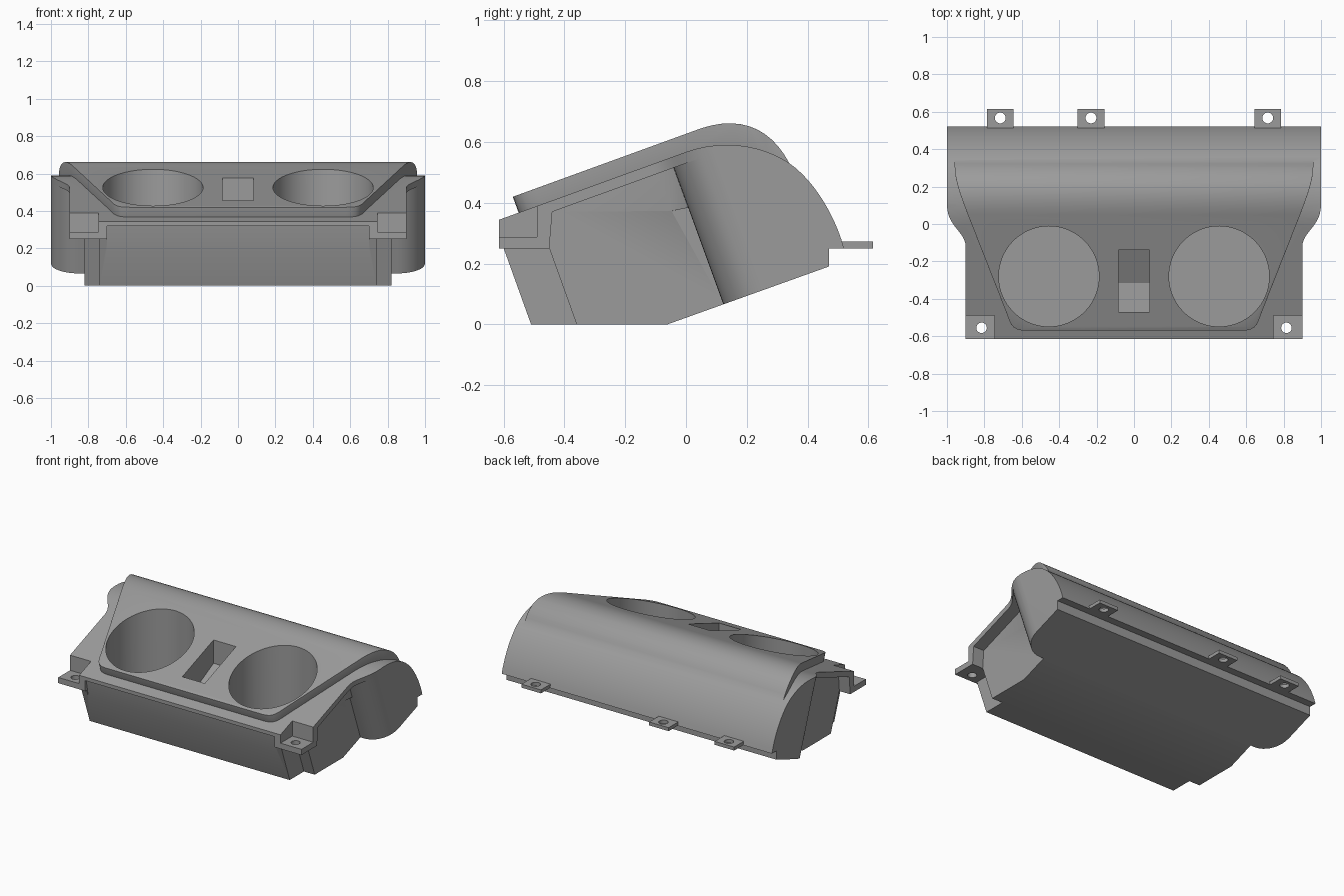
import bpy, bmesh, math
from mathutils import Vector
from mathutils.geometry import interpolate_bezier

if "Cube" in bpy.data.objects:
    bpy.data.objects.remove(bpy.data.objects["Cube"])

TILT = math.radians(20)          # slope of the console's top
C, S = math.cos(TILT), math.sin(TILT)

grey = bpy.data.materials.new("grey_plastic")
grey.diffuse_color = (0.33, 0.33, 0.33, 1)
grey.use_nodes = True
grey.node_tree.nodes["Principled BSDF"].inputs["Base Color"].default_value = grey.diffuse_color


def curve(a, h1, h2, b, n=12):
    pts = interpolate_bezier(*[Vector((*p, 0)) for p in (a, h1, h2, b)], n)
    return [(p.x, p.y) for p in pts]


def solid(name, ring_a, ring_b):
    """Closed prism between two matching outlines."""
    bm = bmesh.new()
    a = [bm.verts.new(p) for p in ring_a]
    b = [bm.verts.new(p) for p in ring_b]
    bm.faces.new(a)
    bm.faces.new(b[::-1])
    for i in range(len(a)):
        j = (i + 1) % len(a)
        bm.faces.new((a[j], a[i], b[i], b[j]))
    bmesh.ops.recalc_face_normals(bm, faces=bm.faces)
    me = bpy.data.meshes.new(name)
    bm.to_mesh(me)
    bm.free()
    me.materials.append(grey)
    ob = bpy.data.objects.new(name, me)
    bpy.context.collection.objects.link(ob)
    return ob


def side_prism(name, pts, x0, x1):
    """Side outline (y, z) extruded across x."""
    return solid(name, [(x0, y, z) for y, z in pts], [(x1, y, z) for y, z in pts])


def slope_prism(name, pts):
    """Plan outline (x, s), s running up the slope, extruded square to it."""
    ring = lambda n: [(x, s * C - n * S, s * S + n * C) for x, s in pts]
    return solid(name, ring(-1), ring(1.5))


def cylinder(name, x, y, r, z0, z1, n=64):
    pts = [(x + r * math.cos(math.tau * i / n), y + r * math.sin(math.tau * i / n))
           for i in range(n)]
    return solid(name, [(*p, z0) for p in pts], [(*p, z1) for p in pts])


def apply(ob, mod):
    bpy.context.view_layer.objects.active = ob
    bpy.ops.object.modifier_apply(modifier=mod.name)


def combine(ob, other, op='DIFFERENCE'):
    m = ob.modifiers.new("bool", 'BOOLEAN')
    m.operation, m.object, m.solver = op, other, 'EXACT'
    apply(ob, m)
    bpy.data.objects.remove(other)


def mirrored(half):
    """Right-hand outline plus its mirror image."""
    return half + [(-x, s) for x, s in reversed(half)]


# main body: side outline trimmed by the flared plan outline
outline = [(-0.51, 0), (-0.60, 0.25), (-0.615, 0.25), (-0.615, 0.344)]
outline += curve((0, 0.567), (0.13, 0.614), (0.26, 0.585), (0.34, 0.53))
outline += curve((0.34, 0.53), (0.42, 0.475), (0.49, 0.36), (0.52, 0.25))[1:]
outline += [(0.47, 0.25), (0.47, 0.19), (-0.06, 0)]
body = side_prism("console_body", outline, -1.1, 1.1)
flare = [(0.9, -1.2)] + curve((0.9, 0.065), (0.9, 0.15), (1.0, 0.18), (1.0, 0.30))
combine(body, slope_prism("flare", mirrored(flare + [(1.0, 1.5)])), 'INTERSECT')

for sx in (-1, 1):
    # recessed side wall under the flange, ending at the rounded rear bulge
    under = side_prism("under_flange", [(-0.8, 0.25), (-0.45, 0.25), (-0.44, 0.37),
                       (0.4, 0.675), (0.4, -0.2), (-0.8, -0.2)], sx * 0.6, sx * 1.3)
    bulge = [(0.82, -1.5), (0.82, 0.138)]
    bulge += [(0.85 + 0.155 * math.sin(t), 0.31 - 0.172 * math.cos(t))
              for t in (math.pi / 2 * i / 12 for i in range(13))]
    bulge += [(1.5, 0.31), (1.5, -1.5)]
    combine(under, slope_prism("bulge", [(sx * x, s) for x, s in bulge]), 'INTERSECT')
    combine(body, under)
    # stepped lower front corner
    combine(body, side_prism("corner_step", [(-0.8, 0.25), (-0.45, 0.25), (-0.36, 0),
                             (-0.288, -0.2), (-0.8, -0.2)], sx * 0.74, sx * 1.2))
    # front mounting tab with screw hole
    combine(body, side_prism("tab_notch", [(-0.8, 0.288), (-0.49, 0.288),
                             (-0.49, 0.7), (-0.8, 0.7)], sx * 0.745, sx * 1.2))
    combine(body, cylinder("tab_hole", sx * 0.815, -0.555, 0.028, 0.1, 0.5, 32))

# shallow recess below the front lip
combine(body, side_prism("lip_recess", [(-0.7, 0.32), (-0.605, 0.32),
                         (-0.582, 0.2), (-0.7, 0.2)], -0.7, 0.7))

# raised top panel, tapered to the front, with rounded edges
top = [(-0.75, 0.354)]
top += curve((0.05, 0.645), (0.18, 0.688), (0.28, 0.645), (0.34, 0.53))
top += [(0.36, 0.46), (0.30, 0.44), (-0.75, 0.237)]
panel = side_prism("top_panel", top, -1.2, 1.2)
plan = curve((0.58, -0.392), (0.65, -0.392), (0.66, -0.36), (0.684, -0.285), 8)
plan += curve((0.93, 0.38), (0.955, 0.45), (0.96, 0.47), (0.96, 0.52), 5) + [(0.96, 1.2)]
combine(panel, slope_prism("panel_plan", mirrored(plan)), 'INTERSECT')
m = panel.modifiers.new("round", 'BEVEL')
m.width, m.segments, m.limit_method = 0.02, 3, 'ANGLE'
m.angle_limit = math.radians(50)
apply(panel, m)
combine(body, panel, 'UNION')

# two cup wells and the centre switch pocket
for sx in (-1, 1):
    combine(body, cylinder("cup_well", sx * 0.455, -0.28, 0.268, 0.13, 1.0, 96))
combine(body, side_prism("switch_pocket", [(-0.47, 0.9), (-0.47, 0.34), (-0.315, 0.33),
                         (-0.14, 0.42), (-0.14, 0.9)], -0.083, 0.083))

# rear mounting tabs
parts = [body]
for i, x in enumerate((-0.715, -0.23, 0.715)):
    tab = side_prism(f"rear_tab_{i + 1}", [(0.505, 0.25), (0.615, 0.25),
                     (0.615, 0.273), (0.505, 0.273)], x - 0.072, x + 0.072)
    combine(tab, cylinder("screw_hole", x, 0.567, 0.029, 0.1, 0.5, 32))
    parts.append(tab)

# smooth the curved faces and keep the creases
for ob in parts:
    bpy.ops.object.select_all(action='DESELECT')
    ob.select_set(True)
    bpy.context.view_layer.objects.active = ob
    bpy.ops.object.shade_smooth_by_angle(angle=math.radians(30))
